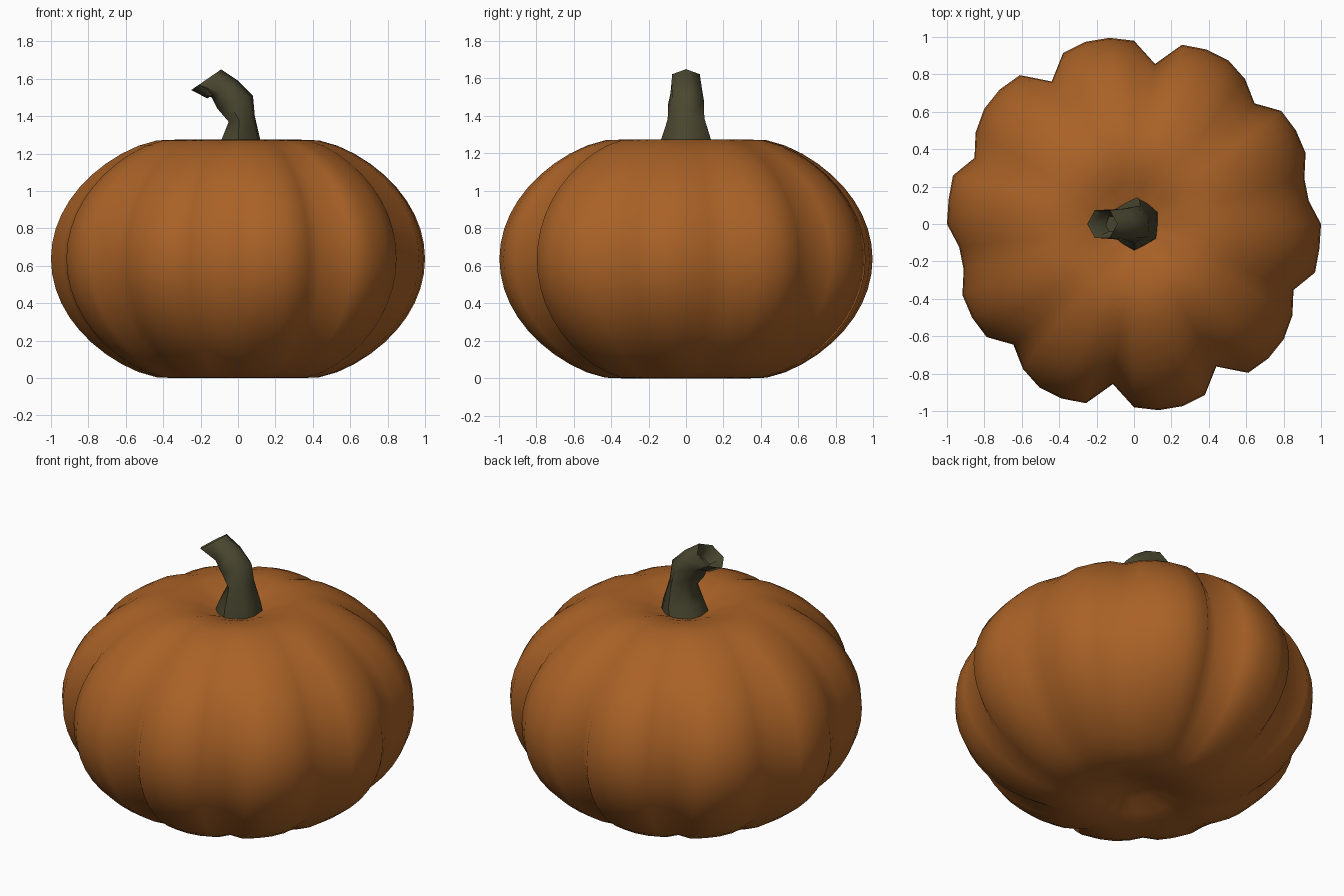
import bpy, bmesh
from math import sin, cos, pi, exp, tau
from mathutils import Vector

cube = bpy.data.objects.get("Cube")
if cube:
    bpy.data.objects.remove(cube)


def make_material(name, colour):
    mat = bpy.data.materials.new(name)
    mat.use_nodes = True
    mat.diffuse_color = (*colour, 1)
    bsdf = mat.node_tree.nodes["Principled BSDF"]
    bsdf.inputs["Base Color"].default_value = (*colour, 1)
    bsdf.inputs["Roughness"].default_value = 0.8
    return mat


def finish(bm, name, mat):
    bmesh.ops.recalc_face_normals(bm, faces=bm.faces)
    mesh = bpy.data.meshes.new(name)
    bm.to_mesh(mesh)
    bm.free()
    mesh.materials.append(mat)
    obj = bpy.data.objects.new(name, mesh)
    bpy.context.collection.objects.link(obj)
    return obj


def bridge(bm, low, high):
    n = len(low)
    for i in range(n):
        j = (i + 1) % n
        bm.faces.new((low[i], low[j], high[j], high[i]))


orange = make_material("pumpkin orange", (0.40, 0.122, 0.02))
olive = make_material("stem olive", (0.07, 0.064, 0.03))

# Ribbed body: half a turn of rib radii, repeated for the other half
RIBS = [1.0, .943, .943, .993, 1.0, .993, .912, .976, 1.01, 1.01, .992, .863,
        .98, 1.004, 1.008, .99, .88, 1.003, 1.016, 1.01, .978, .923, 1.002, 1.0] * 2
ROWS = 28
MIDDLE = 0.637


def body_height(lat):
    # flattened ball, sunken at both poles
    dent = 0.17 * exp(-(cos(lat) / 0.28) ** 2)
    return MIDDLE + 0.72 * sin(lat) - (dent if lat > 0 else -dent)


bm = bmesh.new()
rings = []
for row in range(1, ROWS):
    lat = -pi / 2 + pi * row / ROWS
    ring = []
    for k, rib in enumerate(RIBS):
        a = tau * k / len(RIBS)
        r = cos(lat) * (1 + (rib - 1) * cos(lat) ** 0.6)
        ring.append(bm.verts.new((r * cos(a), r * sin(a), body_height(lat))))
    rings.append(ring)
for low, high in zip(rings, rings[1:]):
    bridge(bm, low, high)
for ring, lat in ((rings[0], -pi / 2), (rings[-1], pi / 2)):
    pole = bm.verts.new((0, 0, body_height(lat)))
    for i in range(len(ring)):
        bm.faces.new((ring[i], ring[(i + 1) % len(ring)], pole))
body = finish(bm, "pumpkin_body", orange)
body.data.shade_smooth()

# Bent six-sided stem: left point, right point (x, z) and half depth of each ring
STEM = [((-.13, 1.15), (.13, 1.15), .15),
        ((-.09, 1.27), (.12, 1.27), .135),
        ((-.05, 1.37), (.09, 1.40), .10),
        ((-.11, 1.44), (.08, 1.51), .10),
        ((-.14, 1.50), (.00, 1.59), .09),
        ((-.25, 1.54), (-.09, 1.65), .085)]
bm = bmesh.new()
rings = []
for level, (left, right, depth) in enumerate(STEM):
    left, right = Vector((left[0], 0, left[1])), Vector((right[0], 0, right[1]))
    centre, half = (left + right) / 2, (right - left) / 2
    twist = pi / 6 * (1 - level / (len(STEM) - 1))
    ring = []
    for k in range(6):
        a = tau * k / 6 + twist
        p = centre + half * cos(a) / cos(twist) + Vector((0, depth * sin(a), 0))
        ring.append(bm.verts.new(p))
    rings.append(ring)

# Hollow cut end
hollow = Vector((.05, 0, -.07))
middle = sum((v.co for v in rings[-1]), Vector()) / 6
rings.append([bm.verts.new(middle.lerp(v.co, 0.55) + hollow) for v in rings[-1]])
for low, high in zip(rings, rings[1:]):
    bridge(bm, low, high)
bm.faces.new(rings[0])
bm.faces.new(rings[-1])
stem = finish(bm, "stem", olive)

# Soft shading along the stem, crisp rim
bpy.ops.object.select_all(action="DESELECT")
stem.select_set(True)
bpy.context.view_layer.objects.active = stem
bpy.ops.object.shade_smooth_by_angle(angle=1.1)
